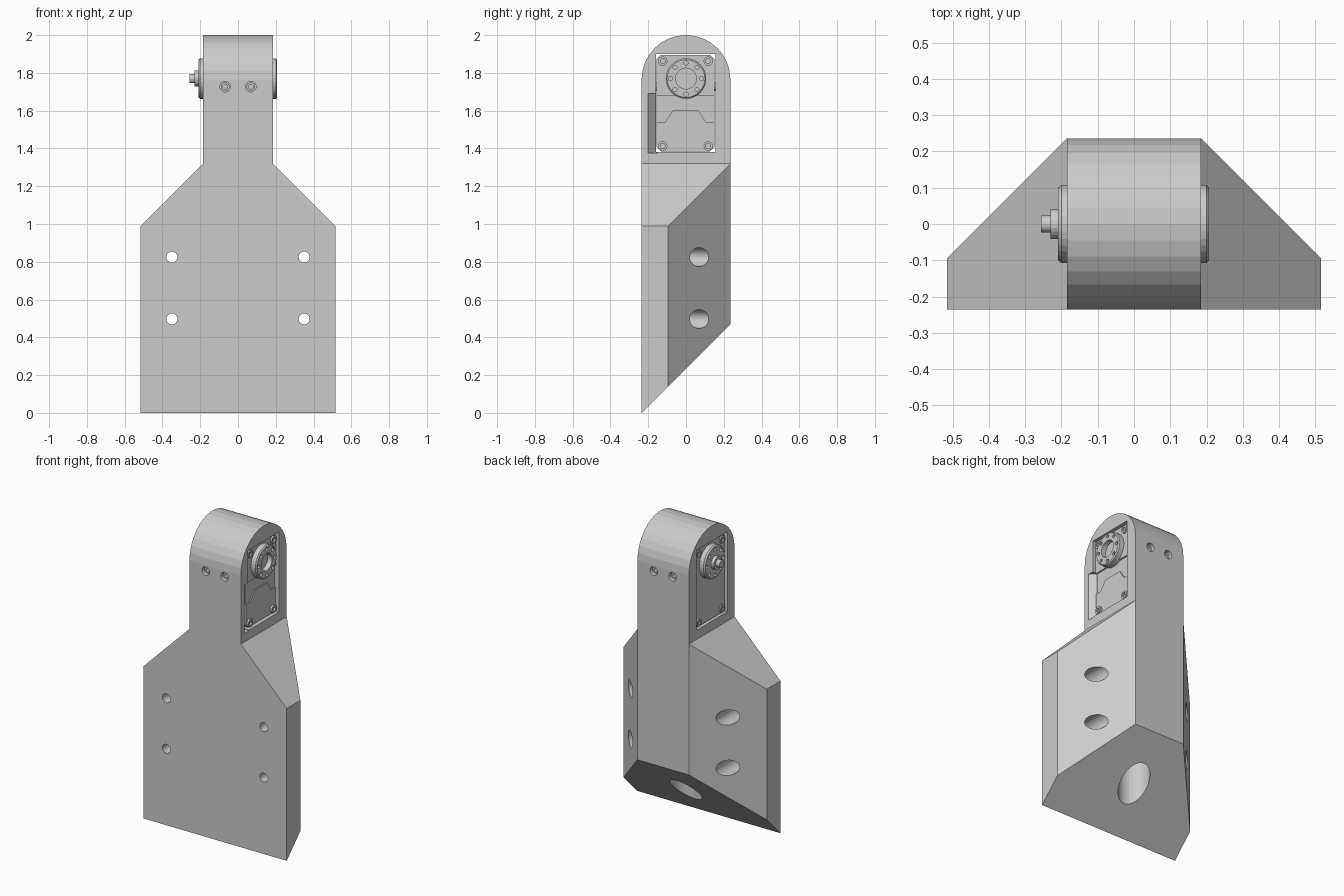
import bpy, bmesh
from math import sin, cos, pi
from mathutils import Vector

if "Cube" in bpy.data.objects:
    bpy.data.objects.remove(bpy.data.objects["Cube"])


def place(axis, u, v, t):
    return {'x': (t, u, v), 'y': (u, t, v), 'z': (u, v, t)}[axis]


def finish(name, bm):
    bmesh.ops.remove_doubles(bm, verts=bm.verts, dist=1e-5)
    bmesh.ops.recalc_face_normals(bm, faces=bm.faces)
    me = bpy.data.meshes.new(name)
    bm.to_mesh(me)
    bm.free()
    ob = bpy.data.objects.new(name, me)
    bpy.context.collection.objects.link(ob)
    return ob


def prism(name, pts, axis, lo, hi):
    """Extrude a 2D outline along an axis."""
    bm = bmesh.new()
    a, b = [[bm.verts.new(place(axis, u, v, t)) for u, v in pts] for t in (lo, hi)]
    bm.faces.new(a)
    bm.faces.new(b)
    for i in range(len(pts)):
        j = (i + 1) % len(pts)
        bm.faces.new((a[i], a[j], b[j], b[i]))
    return finish(name, bm)


def lathe(name, profile, axis, centres, n=24):
    """Revolve (radius, offset) points around an axis at each centre."""
    bm = bmesh.new()
    for cu, cv in centres:
        rings = []
        for r, t in profile:
            if r == 0:
                rings.append([bm.verts.new(place(axis, cu, cv, t))] * n)
            else:
                rings.append([bm.verts.new(place(axis, cu + r * cos(2 * pi * i / n),
                                                 cv + r * sin(2 * pi * i / n), t)) for i in range(n)])
        for a, b in zip(rings, rings[1:]):
            for i in range(n):
                j = (i + 1) % n
                vs = list(dict.fromkeys((a[i], a[j], b[j], b[i])))
                bm.faces.new(vs)
    return finish(name, bm)


def rod(name, r, axis, centres, lo, hi, n=24):
    return lathe(name, [(0, lo), (r, lo), (r, hi), (0, hi)], axis, centres, n)


def boolean(ob, tool, op='DIFFERENCE'):
    """Apply a boolean and drop the tool."""
    tool.hide_render = True
    m = ob.modifiers.new('cut', 'BOOLEAN')
    m.operation, m.object, m.solver = op, tool, 'EXACT'
    dg = bpy.context.evaluated_depsgraph_get()
    me = bpy.data.meshes.new_from_object(ob.evaluated_get(dg))
    ob.modifiers.clear()
    ob.data = me
    bpy.data.objects.remove(tool)


def rect(u0, u1, v0, v1, c=0.0):
    if not c:
        return [(u0, v0), (u1, v0), (u1, v1), (u0, v1)]
    return [(u0 + c, v0), (u1 - c, v0), (u1, v0 + c), (u1, v1 - c),
            (u1 - c, v1), (u0 + c, v1), (u0, v1 - c), (u0, v0 + c)]


# bracket body: the overlap of its side, front and top outlines
R, ZC = 0.235, 1.765
arch = [(R * cos(pi * i / 16), ZC + R * sin(pi * i / 16)) for i in range(17)]
body = prism('bracket_body', [(-R, 0), (R, 2 * R)] + arch, 'x', -0.6, 0.6)
half = [(0.515, -0.1), (0.515, 0.99), (0.185, 1.32), (0.185, 2.1)]
boolean(body, prism('front_outline', half + [(-x, z) for x, z in half[::-1]], 'y', -0.4, 0.4), 'INTERSECT')
half = [(0.6, -0.3), (0.6, -0.1795), (0.1705, 0.25)]
boolean(body, prism('top_outline', half + [(-x, y) for x, y in half[::-1]], 'z', -0.2, 2.2), 'INTERSECT')

# counterbored mounting holes
boolean(body, lathe('mount_hole_cutter',
                    [(0, -0.3), (0.029, -0.3), (0.029, -0.11), (0.05, -0.11), (0.05, 0.3), (0, 0.3)],
                    'y', [(x, z) for x in (-0.35, 0.35) for z in (0.497, 0.825)]))
# motor pocket, cable channel, side notch and clamp screw holes
boolean(body, prism('pocket_cutter', rect(-0.16, 0.155, 1.38, 1.90), 'x', -0.3, 0.3))
boolean(body, rod('channel_cutter', 0.095, 'z', [(0, 0)], -0.1, 1.45, 32))
boolean(body, prism('notch_cutter', [(0.2, -0.215), (0.2, -0.15), (0.135, -0.15)], 'z', 1.375, 1.69))
clamp = [(-0.068, 1.727), (0.068, 1.727)]
boolean(body, rod('clamp_front_cutter', 0.028, 'y', clamp, -0.3, -0.14))
boolean(body, rod('clamp_back_cutter', 0.028, 'y', clamp, 0.14, 0.3))

# clamp screws, front and back
for s, side in ((-1, 'front'), (1, 'back')):
    lathe('clamp_screw_' + side, [(0, s * 0.19), (0.012, s * 0.19), (0.012, s * 0.215),
                                  (0.023, s * 0.215), (0.023, s * 0.15), (0, s * 0.15)], 'y', clamp, 16)

# motor housing with raised cover panels
prism('motor_housing', rect(-0.155, 0.15, 1.385, 1.895, 0.022), 'x', -0.162, 0.158)
prism('motor_upper_cover', [(-0.155, 1.68), (0.15, 1.68), (0.15, 1.873), (0.128, 1.895),
                            (-0.133, 1.895), (-0.155, 1.873)], 'x', 0.15, 0.168)
prism('motor_lower_cover', [(-0.133, 1.385), (0.128, 1.385), (0.15, 1.407), (0.15, 1.54), (0.105, 1.54),
                            (0.065, 1.6), (-0.07, 1.6), (-0.11, 1.54), (-0.155, 1.54), (-0.155, 1.407)],
      'x', 0.15, 0.166)
prism('motor_rear_cover', rect(-0.155, 0.15, 1.385, 1.895, 0.022), 'x', -0.17, -0.155)

# corner screws, output discs with bolt circle
corners = [(y, z) for y in (-0.123, 0.118) for z in (1.413, 1.862)]
bolts = [(0.083 * cos(i * pi / 4), 1.77 + 0.083 * sin(i * pi / 4)) for i in range(8)]
for s, side in ((1, 'right'), (-1, 'left')):
    lathe('corner_screws_' + side, [(0, s * 0.166), (0.013, s * 0.166), (0.013, s * 0.178),
                                    (0.025, s * 0.178), (0.025, s * 0.15), (0, s * 0.15)], 'x', corners, 12)
    inner = [(0, 0.175), (0.055, 0.175), (0.055, 0.207)] if s > 0 else [(0, 0.209)]
    disc = lathe('output_disc_' + side,
                 [(r, s * t) for r, t in inner + [(0.1, inner[-1][1]), (0.107, 0.2), (0.107, 0.15), (0, 0.15)]],
                 'x', [(0, 1.77)], 32)
    boolean(disc, rod('bolt_cutter', 0.011, 'x', bolts, *sorted((s * 0.185, s * 0.25)), 12))

# stepped shaft on the left disc
lathe('stepped_shaft', [(0, -0.2), (0.042, -0.2), (0.042, -0.23), (0.024, -0.23), (0.024, -0.257), (0, -0.257)],
      'x', [(0, 1.77)], 24)
